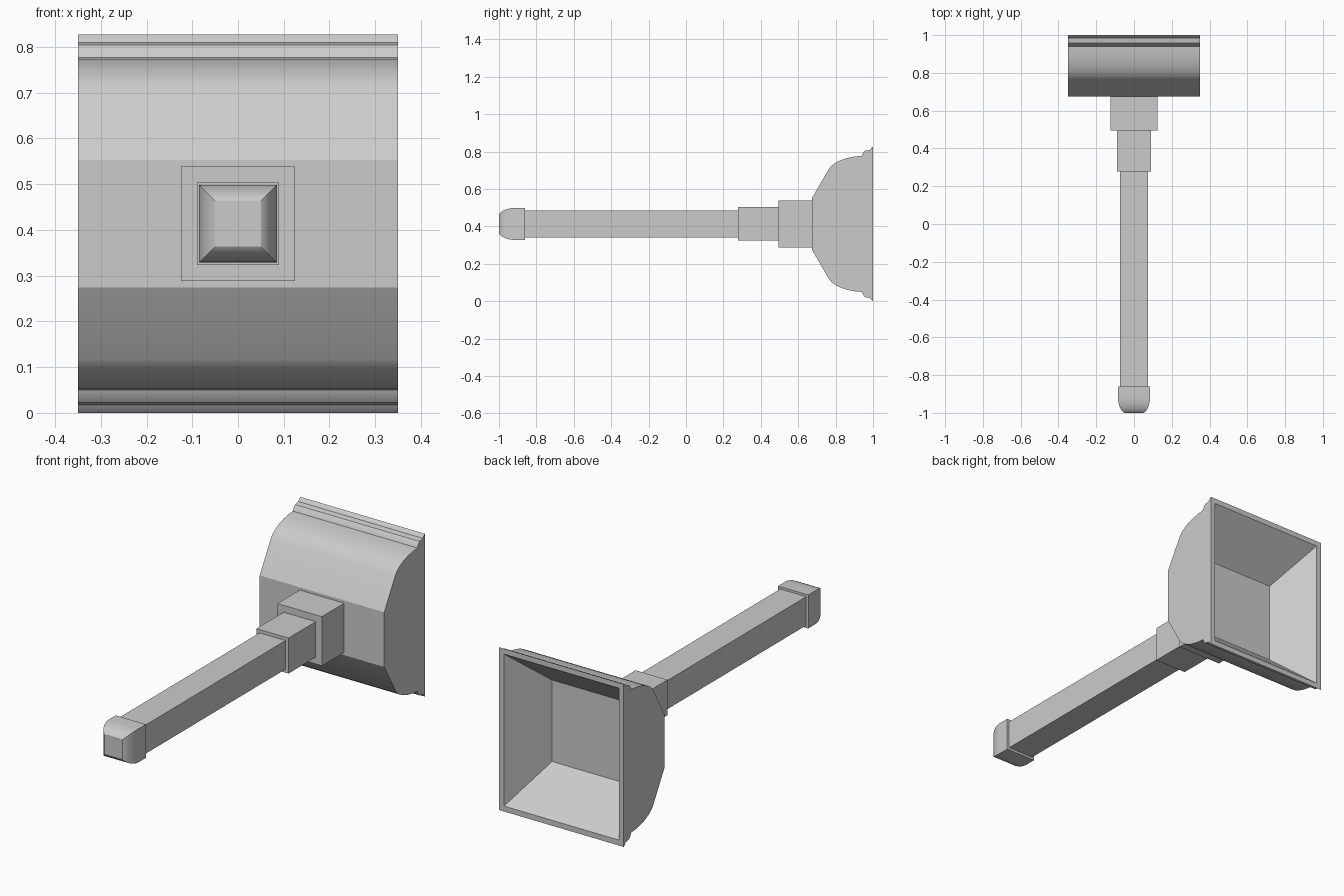
import bpy, bmesh

if "Cube" in bpy.data.objects:
    bpy.data.objects.remove(bpy.data.objects["Cube"])

CZ = 0.4135  # height of the handle axis


def finish(name, bm, smooth=False):
    bmesh.ops.recalc_face_normals(bm, faces=bm.faces[:])
    mesh = bpy.data.meshes.new(name)
    bm.to_mesh(mesh)
    bm.free()
    obj = bpy.data.objects.new(name, mesh)
    bpy.context.collection.objects.link(obj)
    if smooth:
        bpy.ops.object.select_all(action='DESELECT')
        obj.select_set(True)
        bpy.context.view_layer.objects.active = obj
        bpy.ops.object.shade_smooth_by_angle(angle=0.5)
    return obj


def square_loft(name, sections, smooth=False):
    """Loft square sections (y, half width) along the handle axis."""
    bm = bmesh.new()
    rings = [[bm.verts.new((sx * h, y, CZ + sz * h))
              for sx, sz in ((-1, -1), (1, -1), (1, 1), (-1, 1))]
             for y, h in sections]
    for a, b in zip(rings, rings[1:]):
        for i in range(4):
            j = (i + 1) % 4
            bm.faces.new((a[i], a[j], b[j], b[i]))
    bm.faces.new(rings[0])
    bm.faces.new(rings[-1])
    return finish(name, bm, smooth)


# Cup: mirrored side profile (y, offset from axis) extruded across x
half = [(0.674, 0.139), (0.764, 0.294), (0.778, 0.311), (0.80, 0.327),
        (0.83, 0.342), (0.865, 0.353), (0.90, 0.36), (0.94, 0.364),
        (0.947, 0.38), (0.957, 0.391), (0.984, 0.396), (0.99, 0.405),
        (1.0, 0.4135)]
profile = half + [(y, -o) for y, o in reversed(half)]
bm = bmesh.new()
left, right = [[bm.verts.new((x, y, CZ + o)) for y, o in profile]
               for x in (-0.35, 0.35)]
bm.faces.new(left)
bm.faces.new(right)
for i in range(len(profile)):
    j = (i + 1) % len(profile)
    bm.faces.new((left[i], left[j], right[j], right[i]))
bmesh.ops.recalc_face_normals(bm, faces=bm.faces[:])

# Tapered hollow in the back of the cup
back = next(f for f in bm.faces if all(v.co.y > 0.999 for v in f.verts))
bmesh.ops.inset_individual(bm, faces=[back], thickness=0.039)
bmesh.ops.inset_individual(bm, faces=[back], thickness=0.1)
for v in back.verts:
    v.co = (0.20 if v.co.x > 0 else -0.20, 0.79,
            CZ + (0.207 if v.co.z > CZ else -0.207))
finish("cup", bm, True)

# Stepped collars and the shaft
for name, y0, y1, h in (("cup_collar", 0.495, 0.674, 0.125),
                        ("shaft_collar", 0.277, 0.495, 0.09),
                        ("shaft", -0.86, 0.277, 0.073)):
    square_loft(name, [(y0, h), (y1, h)])

# Rounded grip cap at the front end
square_loft("grip_cap", [(-0.86, 0.085), (-0.925, 0.085), (-0.947, 0.082),
                         (-0.967, 0.076), (-0.983, 0.068), (-0.994, 0.059),
                         (-1.0, 0.05)], True)
